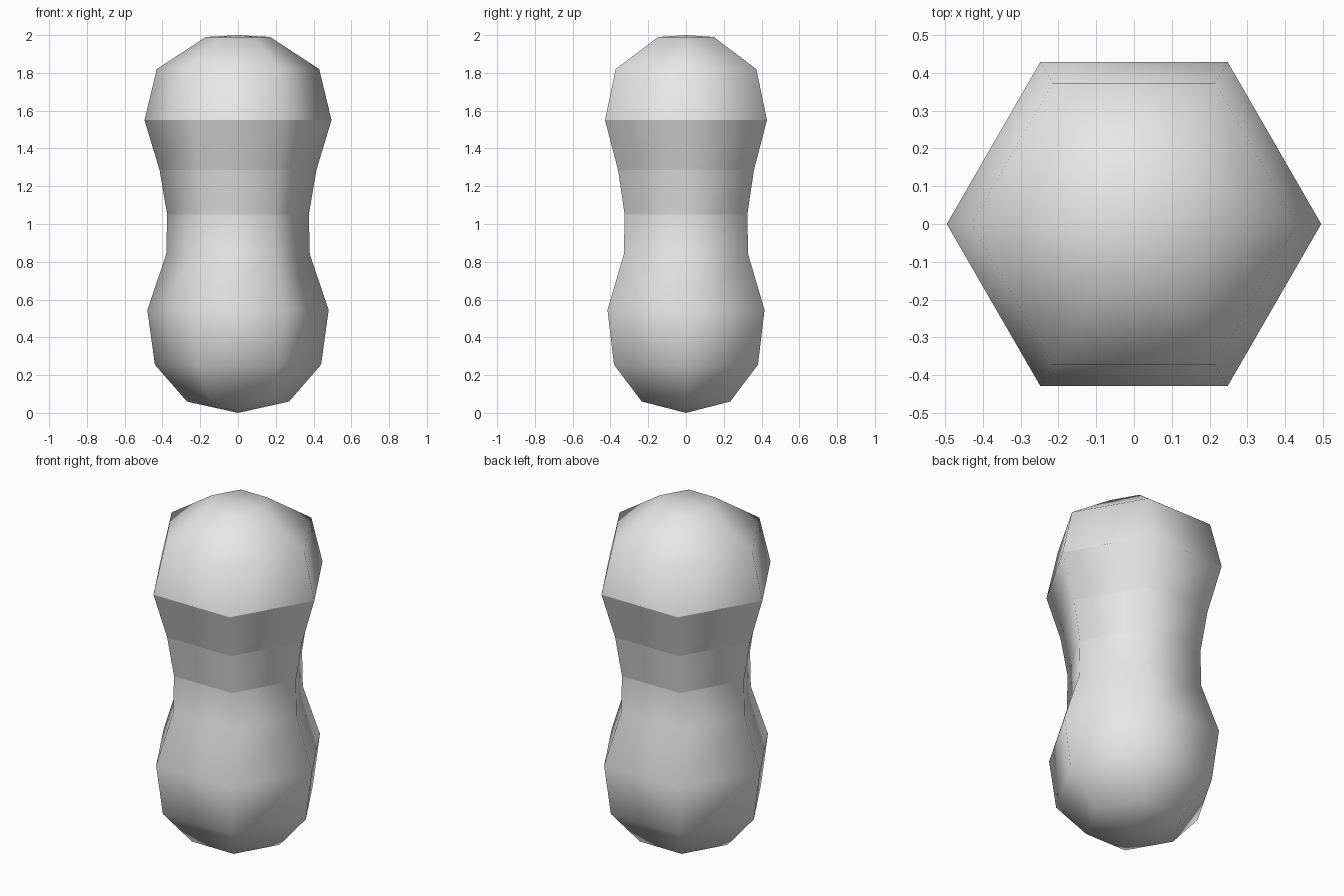
import bpy, bmesh, math

cube = bpy.data.objects.get("Cube")
if cube:
    bpy.data.objects.remove(cube, do_unlink=True)

SIDES = 6
# Rings between the two poles: radius, height, and whether the ring is a hard edge
RINGS = [
    (0.27, 0.06, False), (0.44, 0.255, False), (0.48, 0.545, False),
    (0.38, 0.84, False), (0.375, 1.05, True), (0.415, 1.285, True),
    (0.495, 1.55, True), (0.43, 1.82, False), (0.17, 1.99, False),
]

# Plain grey material
grey = bpy.data.materials.new("light grey")
grey.use_nodes = True
colour = (0.8, 0.8, 0.8, 1)
grey.diffuse_color = colour
grey.node_tree.nodes["Principled BSDF"].inputs["Base Color"].default_value = colour

# Six-sided turned body
bm = bmesh.new()
rings = []
for radius, height, hard in RINGS:
    rings.append([bm.verts.new((radius * math.cos(math.tau * i / SIDES),
                                radius * math.sin(math.tau * i / SIDES), height))
                  for i in range(SIDES)])
bottom = bm.verts.new((0, 0, 0))
top = bm.verts.new((0, 0, 2))

for i in range(SIDES):
    j = (i + 1) % SIDES
    for low, high in zip(rings, rings[1:]):
        bm.faces.new((low[i], low[j], high[j], high[i]))
    bm.faces.new((bottom, rings[0][j], rings[0][i]))
    bm.faces.new((top, rings[-1][i], rings[-1][j]))

# Smooth faces, with hard edges around the waist bands
for face in bm.faces:
    face.smooth = True
for ring, (radius, height, hard) in zip(rings, RINGS):
    for i in range(SIDES):
        bm.edges.get((ring[i], ring[(i + 1) % SIDES])).smooth = not hard

mesh = bpy.data.meshes.new("body")
bm.to_mesh(mesh)
bm.free()
mesh.materials.append(grey)
bpy.context.collection.objects.link(bpy.data.objects.new("body", mesh))
